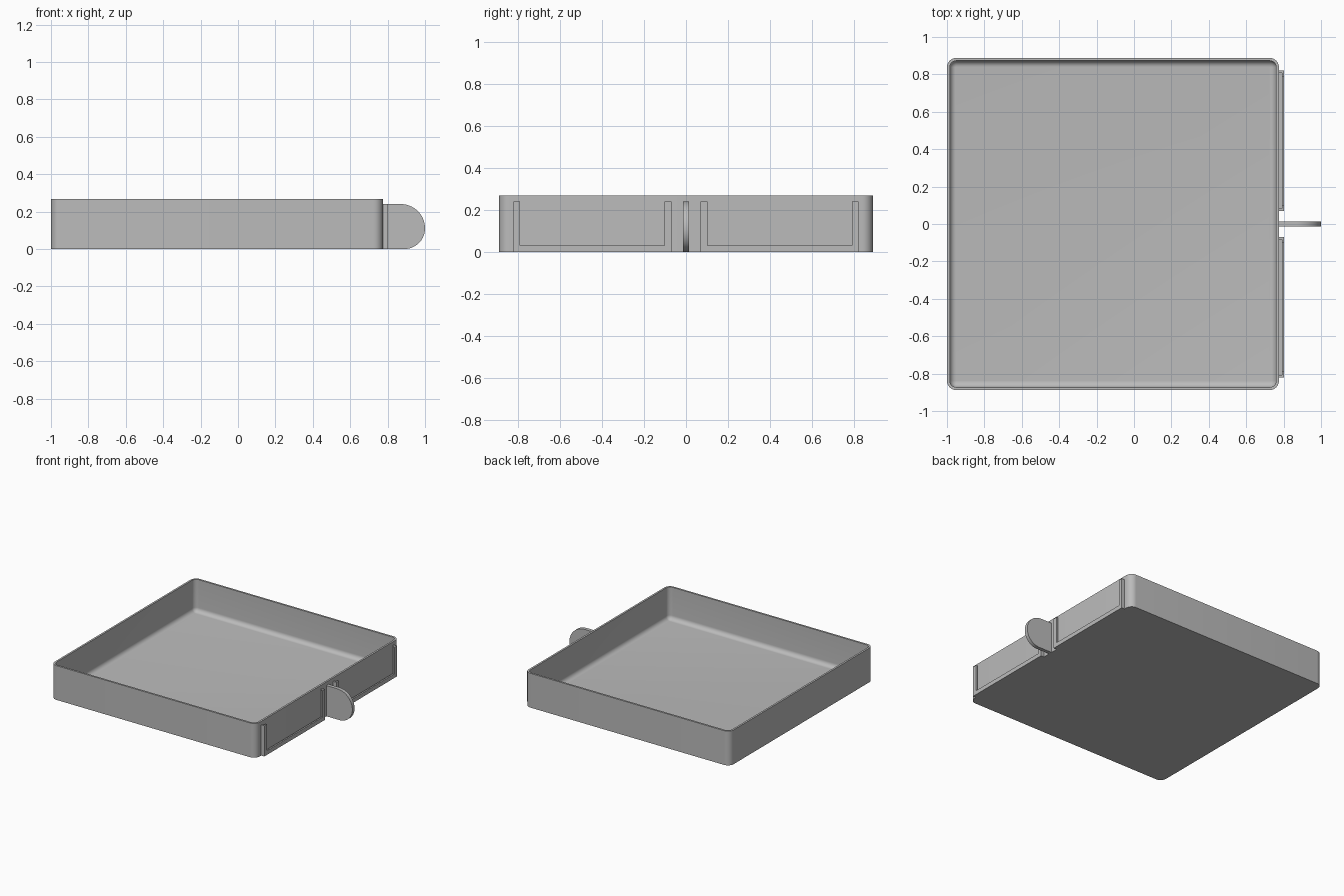
import bpy, bmesh
from math import sin, cos, pi, radians

if "Cube" in bpy.data.objects:
    bpy.data.objects.remove(bpy.data.objects["Cube"])

grey = bpy.data.materials.new("light grey plastic")
grey.use_nodes = True
colour = (0.5, 0.5, 0.5, 1)
grey.diffuse_color = colour
grey.node_tree.nodes["Principled BSDF"].inputs["Base Color"].default_value = colour

X0, X1, Y, H = -1.0, 0.775, 0.888, 0.268   # tray extents
WALL, RADIUS, FILLET, FLOOR = 0.015, 0.05, 0.034, 0.015


def arc(cx, cy, r, start, end, steps=10):
    angles = [radians(start + (end - start) * i / steps) for i in range(steps + 1)]
    return [(cx + r * cos(a), cy + r * sin(a)) for a in angles]


def loft(name, rings):
    """Skin a stack of equal-length rings and cap both ends."""
    bm = bmesh.new()
    loops = [[bm.verts.new(p) for p in ring] for ring in rings]
    for low, high in zip(loops, loops[1:]):
        for i in range(len(low)):
            j = (i + 1) % len(low)
            bm.faces.new((low[i], low[j], high[j], high[i]))
    bm.faces.new(loops[0][::-1])
    bm.faces.new(loops[-1])
    bmesh.ops.recalc_face_normals(bm, faces=bm.faces[:])
    mesh = bpy.data.meshes.new(name)
    bm.to_mesh(mesh)
    bm.free()
    mesh.materials.append(grey)
    obj = bpy.data.objects.new(name, mesh)
    bpy.context.collection.objects.link(obj)
    bpy.ops.object.select_all(action='DESELECT')
    obj.select_set(True)
    bpy.context.view_layer.objects.active = obj
    bpy.ops.object.shade_smooth_by_angle(angle=radians(30))
    return obj


def tray_ring(inset, z):
    """Rounded rectangle of the tray outline, moved inwards."""
    r = RADIUS - inset
    corners = ((X1 - RADIUS, Y - RADIUS), (X0 + RADIUS, Y - RADIUS),
               (X0 + RADIUS, RADIUS - Y), (X1 - RADIUS, RADIUS - Y))
    return [(x, y, z) for k, (cx, cy) in enumerate(corners)
            for x, y in arc(cx, cy, r, 90 * k, 90 * k + 90)]


# Open tray with a rounded inner floor edge
rings = [tray_ring(0, 0), tray_ring(0, H), tray_ring(WALL, H)]
for i in range(9):
    a = i / 8 * pi / 2
    rings.append(tray_ring(WALL + FILLET * (1 - cos(a)),
                           FLOOR + FILLET * (1 - sin(a))))
loft("tray", rings)

# Upright rounded pull tab
TOP, MID, HALF = 0.24, 0.11, 0.014
tab = ([(X1 - 0.005, 0)] + arc(1 - MID, MID, MID, -90, 0, 16)
       + arc(1 - TOP + MID, MID, TOP - MID, 0, 90, 16)[1:] + [(X1 - 0.005, TOP)])
loft("pull_tab", [[(x, y, z) for x, z in tab] for y in (-HALF, HALF)])


# Label holders: a thin U spacer behind a wider U lip
def u_frame(name, side, width, x0, x1):
    a, b = 0.07, 0.82
    pts = [(a, 0), (b, 0), (b, TOP), (b - width, TOP),
           (b - width, width), (a + width, width), (a + width, TOP), (a, TOP)]
    loft(name, [[(x, side * y, z) for y, z in pts] for x in (x0, x1)])


for side, label in ((1, "back"), (-1, "front")):
    u_frame(label + "_label_spacer", side, 0.012, X1 - 0.003, 0.79)
    u_frame(label + "_label_lip", side, 0.032, 0.79, 0.802)
